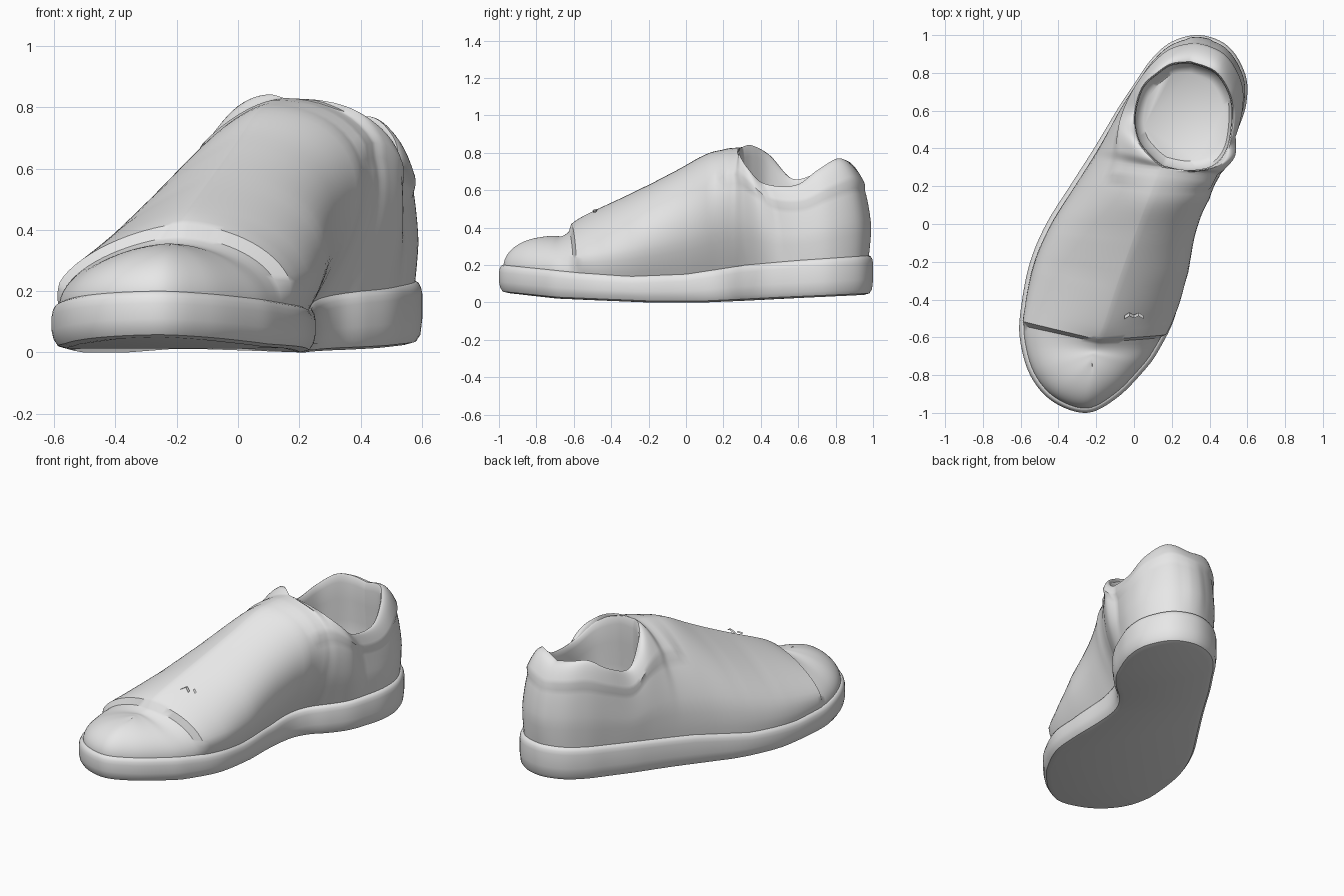
import bpy, bmesh, math
from mathutils import Vector

if "Cube" in bpy.data.objects:
    bpy.data.objects.remove(bpy.data.objects["Cube"])

grey = bpy.data.materials.new("light grey")
grey.use_nodes = True
grey.diffuse_color = (0.8, 0.8, 0.8, 1)
grey.node_tree.nodes["Principled BSDF"].inputs["Base Color"].default_value = (0.8, 0.8, 0.8, 1)

# Footprint from toe to heel along each side
LEFT = [(-.25, -1), (-.43, -.94), (-.55, -.8), (-.605, -.6), (-.595, -.42), (-.55, -.2),
        (-.465, 0), (-.34, .2), (-.25, .34), (-.2, .42), (-.14, .52), (-.08, .62),
        (0, .74), (.09, .87), (.2, .965), (.35, 1)]
RIGHT = [(-.25, -1), (-.09, -.92), (.05, -.78), (.13, -.67), (.22, -.48), (.25, -.25),
         (.255, -.02), (.275, .13), (.33, .23), (.42, .31), (.5, .4), (.55, .5),
         (.595, .64), (.59, .79), (.5, .94), (.35, 1)]
# Crest of the upper, then the rim of the opening on each side
CREST = [(-.22, -.74, .35), (-.225, -.72, .355), (-.22, -.69, .355), (-.2, -.65, .36),
         (-.16, -.55, .435), (-.08, -.3, .56), (.01, -.05, .69), (.08, .13, .785), (.15, .3, .81)]
RIM_L = [CREST[-1], (.09, .35, .82), (.02, .44, .77), (0, .57, .64), (.04, .72, .685),
         (.12, .8, .745), (.2, .85, .74), (.3, .86, .72)]
RIM_R = [CREST[-1], (.28, .275, .795), (.42, .3, .72), (.5, .4, .62), (.525, .58, .605),
         (.505, .7, .685), (.43, .81, .75), (.3, .86, .72)]
SOLE_TOP = [(-1, .2), (-.6, .16), (-.3, .14), (0, .152), (.3, .2), (.6, .225), (1, .25)]
SOLE_BASE = [(-1, .05), (-.7, .02), (-.2, 0), (.1, 0), (.5, .02), (1, .04)]
# How far each column leans, and how far the inner side swells over the waist
LEAN_L = [(0, 1), (3, 1.2), (5, 1.9), (6, 1.8), (7, 1.5), (8, 1.2), (11, 1), (15, 1)]
LEAN_R = [(0, 1), (4, 1.2), (7, 1.1), (9, 1), (15, 1)]
SWELL_L = [(0, 0), (15, 0)]
SWELL_R = [(3, 0), (4, .03), (5, .1), (6, .14), (7, .18), (8, .17), (9, .11), (10, .06), (11, 0)]
VAMP_PUFF = [(3.4, .03), (5.5, .016)]
CREST_END, HEEL, SUB, RISE = 8, 15, 6, 20
OPENING = Vector((.26, .57, 0))


def spline(points, t, closed=False):
    """Catmull-Rom point at knot position t."""
    n = len(points)
    i = int(t) if closed else min(int(t), n - 2)
    around = [(i + k) % n if closed else max(0, min(n - 1, i + k)) for k in (-1, 0, 1, 2)]
    p0, p1, p2, p3 = (Vector(points[k]) for k in around)
    u = t - i
    return .5 * (2 * p1 + (p2 - p0) * u + (2 * p0 - 5 * p1 + 4 * p2 - p3) * u * u
                 + (3 * p1 - p0 - 3 * p2 + p3) * u ** 3)


def ramp(table, v):
    """Linear value from a (position, value) table."""
    for (a, x), (b, y) in zip(table, table[1:]):
        if v <= b:
            return x + (y - x) * max(0, (v - a) / (b - a))
    return table[-1][1]


# Columns around the shoe: toe, left side, heel, right side
steps = [i / SUB for i in range(HEEL * SUB + 1)]
columns = [(t, RIM_L, LEAN_L, SWELL_L) for t in steps]
columns += [(t, RIM_R, LEAN_R, SWELL_R) for t in reversed(steps[1:-1])]
COUNT = len(columns)
footprint = LEFT + RIGHT[-2:0:-1]
outline = [spline(footprint, i / SUB, closed=True) for i in range(COUNT)]
outward = []
for i in range(COUNT):
    d = outline[(i + 1) % COUNT] - outline[i - 1]
    outward.append(Vector((-d.y, d.x)).normalized())


def make_object(name, bm, angle=38):
    bmesh.ops.remove_doubles(bm, verts=bm.verts, dist=.0004)
    bmesh.ops.recalc_face_normals(bm, faces=bm.faces)
    mesh = bpy.data.meshes.new(name)
    bm.to_mesh(mesh)
    bm.free()
    obj = bpy.data.objects.new(name, mesh)
    bpy.context.collection.objects.link(obj)
    mesh.materials.append(grey)
    bpy.ops.object.select_all(action='DESELECT')
    obj.select_set(True)
    bpy.context.view_layer.objects.active = obj
    bpy.ops.object.shade_smooth_by_angle(angle=math.radians(angle))


def loft(bm, rings, closed=True):
    """Skin a stack of equal rings with quads."""
    rows = [[bm.verts.new(p) for p in ring] for ring in rings]
    n = len(rows[0])
    for low, high in zip(rows, rows[1:]):
        for i in range(n if closed else n - 1):
            j = (i + 1) % n
            bm.faces.new((low[i], low[j], high[j], high[i]))
    return rows


def sole_ring(inset, blend, lift):
    ring = []
    for p, n in zip(outline, outward):
        base, top = ramp(SOLE_BASE, p.y), ramp(SOLE_TOP, p.y)
        q = p - n * inset
        ring.append(Vector((q.x, q.y, base + (top - base) * blend + lift)))
    return ring


# Sole: rounded bottom edge, plain wall, rounded top ledge
bm = bmesh.new()
rows = loft(bm, [sole_ring(*r) for r in (
    (.05, 0, 0), (.02, 0, .008), (.006, 0, .03), (0, .4, 0), (0, 1, -.04),
    (.004, 1, -.02), (.012, 1, -.005), (.022, 1, 0), (.045, 1, 0))])
bm.faces.new(rows[0])
make_object("sole", bm)


# Upper: each column rises from the sole to the crest or the rim
def upper_point(i, phi):
    t, rim, lean, swell = columns[i]
    end = spline(CREST, t) if t <= CREST_END else spline(rim, t - CREST_END)
    foot = outline[i] - outward[i] * .024
    start = Vector((foot.x, foot.y, ramp(SOLE_TOP, outline[i].y) - .01))
    c, s = max(0, math.cos(phi)), math.sin(phi)
    p = start.lerp(end, 1 - c ** ramp(lean, t))
    p.z = start.z + (end.z - start.z) * s
    p.x += ramp(swell, t) * math.sin(2 * phi)
    # raised panels: padded collar, heel strip, vamp over the toe cap
    if t > 7.4 and s > .74:
        puff = .034 - .014 * (s - .74) / .26
    elif t > 14.5:
        puff = .022 * min(1, phi * 3)
    elif t > 3.4:
        puff = ramp(VAMP_PUFF, t) * min(1, phi * 3)
    else:
        puff = 0
    return p + Vector((outward[i].x * c, outward[i].y * c, s)) * puff


bm = bmesh.new()
loft(bm, [[upper_point(i, math.pi / 2 * k / RISE) for i in range(COUNT)] for k in range(RISE + 1)])
make_object("upper", bm)

# Lining: rolled lip, inner wall and insole
rim = [upper_point(i, math.pi / 2) for i in range(COUNT) if columns[i][0] >= CREST_END]


def lining_ring(scale, drop):
    ring = []
    for p in rim:
        q = OPENING + (p - OPENING) * scale
        q.z = p.z - (p.z - .24) * drop
        ring.append(q)
    return ring


bm = bmesh.new()
rows = loft(bm, [lining_ring(*r) for r in (
    (1, 0), (.98, .02), (.965, .1), (.97, .3), (1, .55), (1, .8), (.92, .95), (.8, 1))])
bm.faces.new(rows[-1])
make_object("lining", bm)

# Lace ends: small folded tabs on the vamp
bm = bmesh.new()
for side in (-1, 1):
    path = [(0, 0, 0), (.025, .012, .02), (.05, -.004, .008)]
    strips = [[Vector((side * x, -.49 + y + w, .48 + z)) for x, y, z in path]
              for w in (-.009, .009)]
    loft(bm, strips, closed=False)
make_object("lace_ends", bm)
